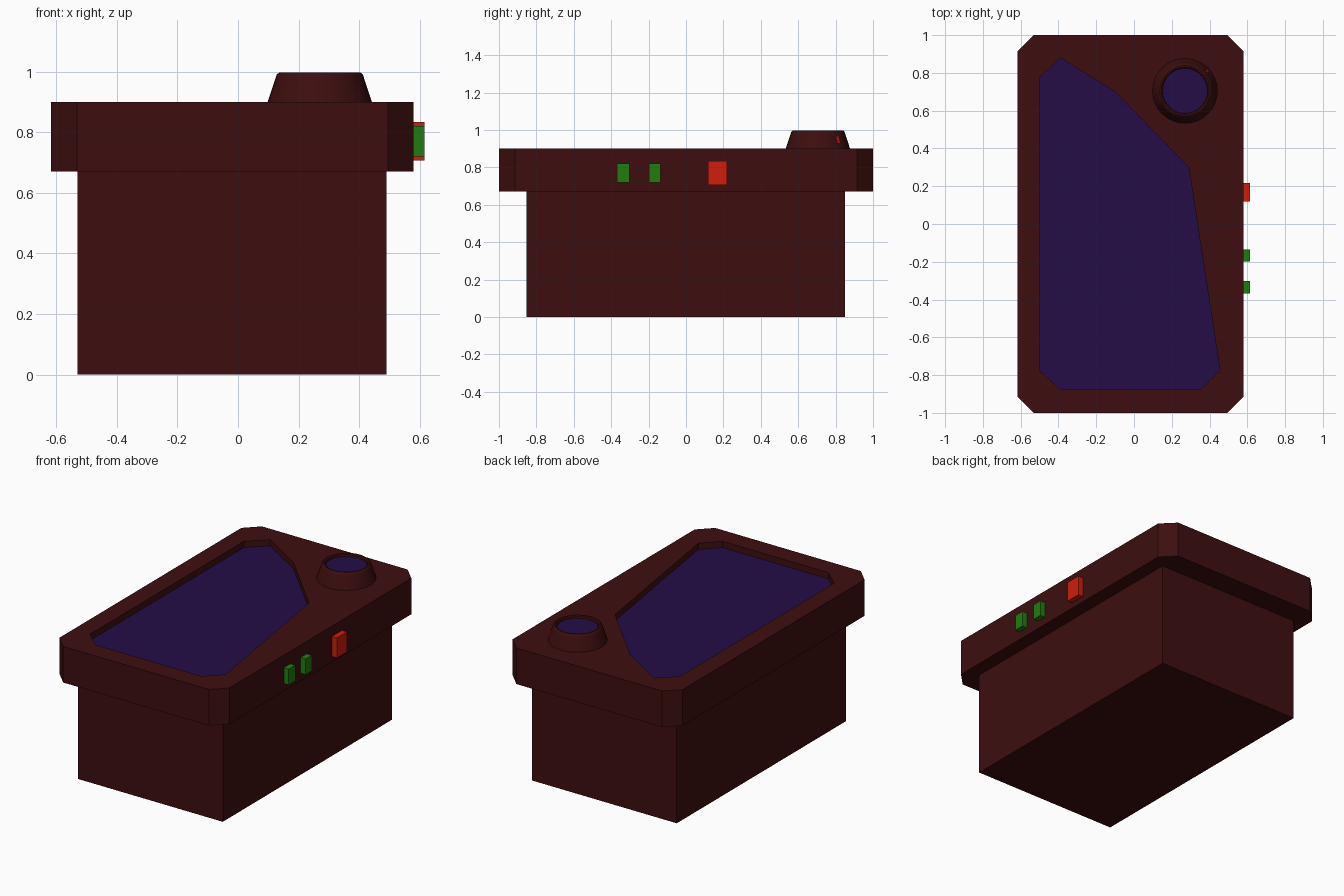
import bpy, bmesh, math
from mathutils import Matrix, Vector

cube = bpy.data.objects.get("Cube")
if cube:
    bpy.data.objects.remove(cube, do_unlink=True)


def material(name, rgb):
    m = bpy.data.materials.new(name)
    m.use_nodes = True
    m.diffuse_color = (*rgb, 1)
    m.node_tree.nodes["Principled BSDF"].inputs["Base Color"].default_value = (*rgb, 1)
    return m


maroon = material("dark maroon", (0.047, 0.0045, 0.0045))
indigo = material("deep indigo", (0.018, 0.004, 0.062))
green = material("button green", (0.016, 0.2, 0.006))
red = material("button red", (0.6, 0.014, 0.004))


def finish(name, bm, mat):
    bmesh.ops.recalc_face_normals(bm, faces=bm.faces)
    mesh = bpy.data.meshes.new(name)
    bm.to_mesh(mesh)
    bm.free()
    mesh.materials.append(mat)
    ob = bpy.data.objects.new(name, mesh)
    bpy.context.collection.objects.link(ob)
    return ob


def prism(name, outline, z0, z1, mat):
    bm = bmesh.new()
    face = bm.faces.new([bm.verts.new((x, y, z0)) for x, y in outline])
    top = bmesh.ops.extrude_face_region(bm, geom=[face])["geom"]
    verts = [v for v in top if isinstance(v, bmesh.types.BMVert)]
    bmesh.ops.translate(bm, verts=verts, vec=(0, 0, z1 - z0))
    return finish(name, bm, mat)


def box(name, lo, hi, mat):
    outline = [(lo[0], lo[1]), (hi[0], lo[1]), (hi[0], hi[1]), (lo[0], hi[1])]
    return prism(name, outline, lo[2], hi[2], mat)


def lathe(name, profile, centre, mat, steps=32):
    bm = bmesh.new()
    verts = [bm.verts.new((r, 0, z)) for r, z in profile]
    edges = [bm.edges.new(pair) for pair in zip(verts, verts[1:])]
    bmesh.ops.spin(bm, geom=verts + edges, cent=(0, 0, 0), axis=(0, 0, 1),
                   angle=math.tau, steps=steps, use_duplicate=False)
    bmesh.ops.remove_doubles(bm, verts=bm.verts, dist=0.0001)
    ob = finish(name, bm, mat)
    ob.location = centre
    return ob


# Lower case
box("lower_case", (-0.53, -0.853, 0), (0.49, 0.85, 0.67), maroon)

# Wide upper rim with cut corners
x0, x1, c = -0.617, 0.58, 0.085
rim = prism("upper_rim", [(x0 + c, -1), (x1 - c, -1), (x1, c - 1), (x1, 1 - c),
                          (x1 - c, 1), (x0 + c, 1), (x0, 1 - c), (x0, c - 1)],
            0.67, 0.9, maroon)

# Sunken screen window
window = [(-0.39, -0.875), (0.355, -0.875), (0.455, -0.775), (0.29, 0.3),
          (-0.1, 0.7), (-0.39, 0.88), (-0.5, 0.775), (-0.5, -0.775)]
floor = 0.86
cutter = prism("window_cutter", window, floor - 0.004, 1, maroon)
cutter.hide_render = True
cut = rim.modifiers.new("window", 'BOOLEAN')
cut.operation = 'DIFFERENCE'
cut.solver = 'EXACT'
cut.object = cutter
bpy.context.view_layer.objects.active = rim
bpy.ops.object.modifier_apply(modifier=cut.name)
bpy.data.objects.remove(cutter, do_unlink=True)
prism("screen", window, floor - 0.004, floor, indigo)

# Tapered lens housing on the top
centre = Vector((0.27, 0.705, 0.9))
housing = lathe("lens_housing", [(0.172, 0), (0.145, 0.082), (0.142, 0.091), (0.134, 0.097),
                                 (0.126, 0.097), (0.12, 0.092), (0.118, 0.07)], centre, maroon)
bpy.ops.object.select_all(action='DESELECT')
housing.select_set(True)
bpy.context.view_layer.objects.active = housing
bpy.ops.object.shade_smooth_by_angle(angle=math.radians(35))
lathe("lens", [(0, 0.08), (0.12, 0.08)], centre, indigo)

# Small indicator on the sloping side of the housing
light = box("indicator_light", (-0.006, -0.009, -0.018), (0.004, 0.009, 0.018), red)
light.matrix_world = (Matrix.Translation(centre) @ Matrix.Rotation(math.radians(42), 4, 'Z')
                      @ Matrix.Translation((0.157, 0, 0.046)) @ Matrix.Rotation(math.radians(-18), 4, 'Y'))

# Side buttons
for name, y, half_y, half_z, mat in [("green_button_front", -0.335, 0.033, 0.05, green),
                                     ("green_button_rear", -0.167, 0.031, 0.05, green),
                                     ("red_button", 0.168, 0.05, 0.064, red)]:
    box(name, (0.57, y - half_y, 0.77 - half_z), (0.615, y + half_y, 0.77 + half_z), mat)
